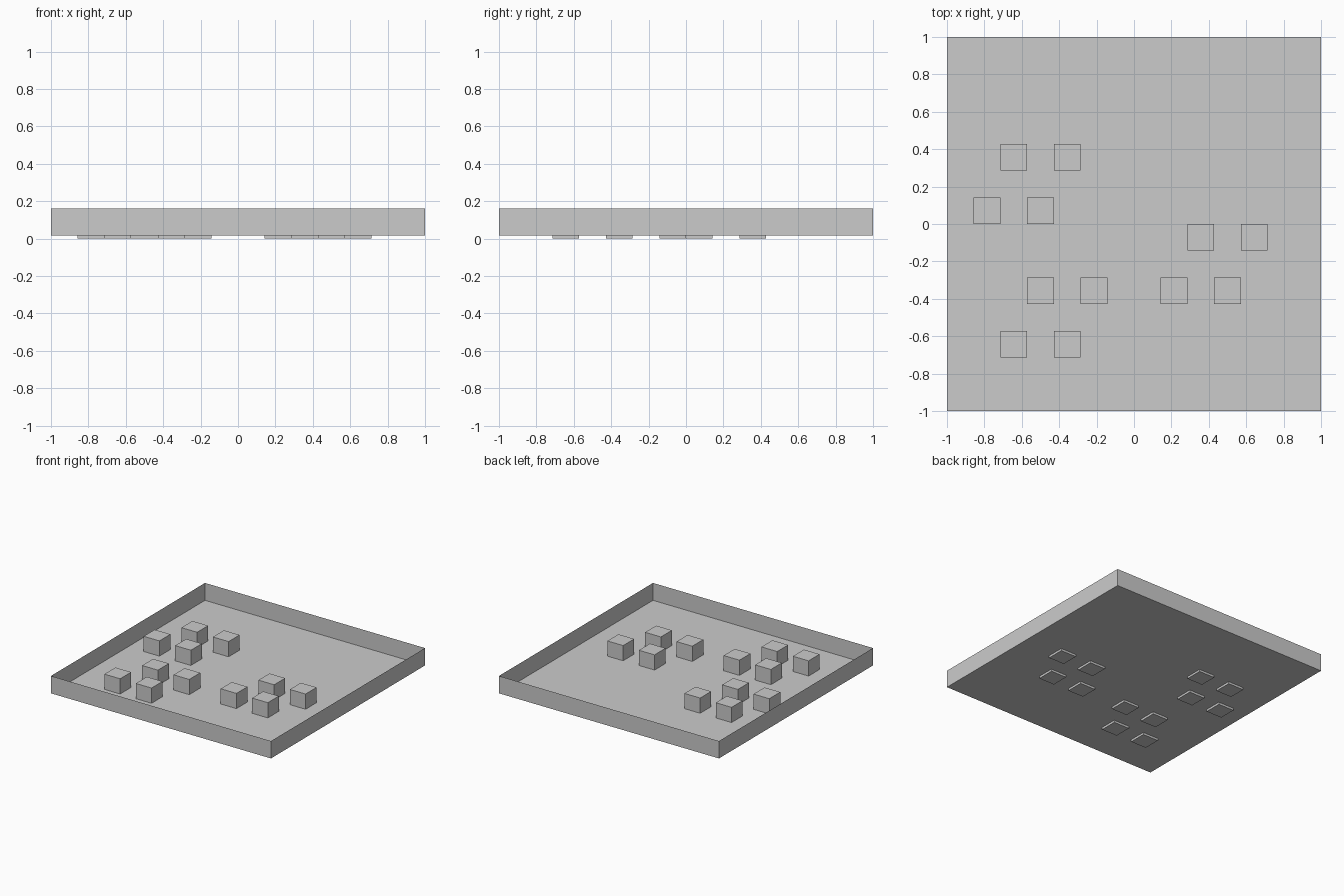
import bpy, bmesh
from mathutils import Matrix, Vector

if "Cube" in bpy.data.objects:
    bpy.data.objects.remove(bpy.data.objects["Cube"])

U = 1 / 7            # block edge; the tray is 14 blocks wide
FLOOR_Z = U / 8      # blocks poke slightly through the tray floor


def cube_object(name, size, center, open_top=False):
    bm = bmesh.new()
    bmesh.ops.create_cube(bm, size=1, matrix=Matrix.Translation(center) @ Matrix.Diagonal((*size, 1)))
    if open_top:
        top = [f for f in bm.faces if f.normal.z > 0.9]
        bmesh.ops.delete(bm, geom=top, context='FACES_ONLY')
    mesh = bpy.data.meshes.new(name)
    bm.to_mesh(mesh)
    bm.free()
    obj = bpy.data.objects.new(name, mesh)
    bpy.context.collection.objects.link(obj)
    return obj


# Thin-walled open tray
cube_object("tray", (2, 2, U), Vector((0, 0, FLOOR_Z + U / 2)), open_top=True)

# Three groups of four blocks, each a slanted 2 x 2 arrangement
groups = [(-4.5, 2.5), (-3.5, -2.5), (2.5, -0.5)]   # back-left block, in block units
for g, (gx, gy) in enumerate(groups, 1):
    for i, (dx, dy) in enumerate([(0, 0), (2, 0), (-1, -2), (1, -2)], 1):
        cube_object(f"block_{g}_{i}", (U, U, U), Vector(((gx + dx) * U, (gy + dy) * U, U / 2)))
